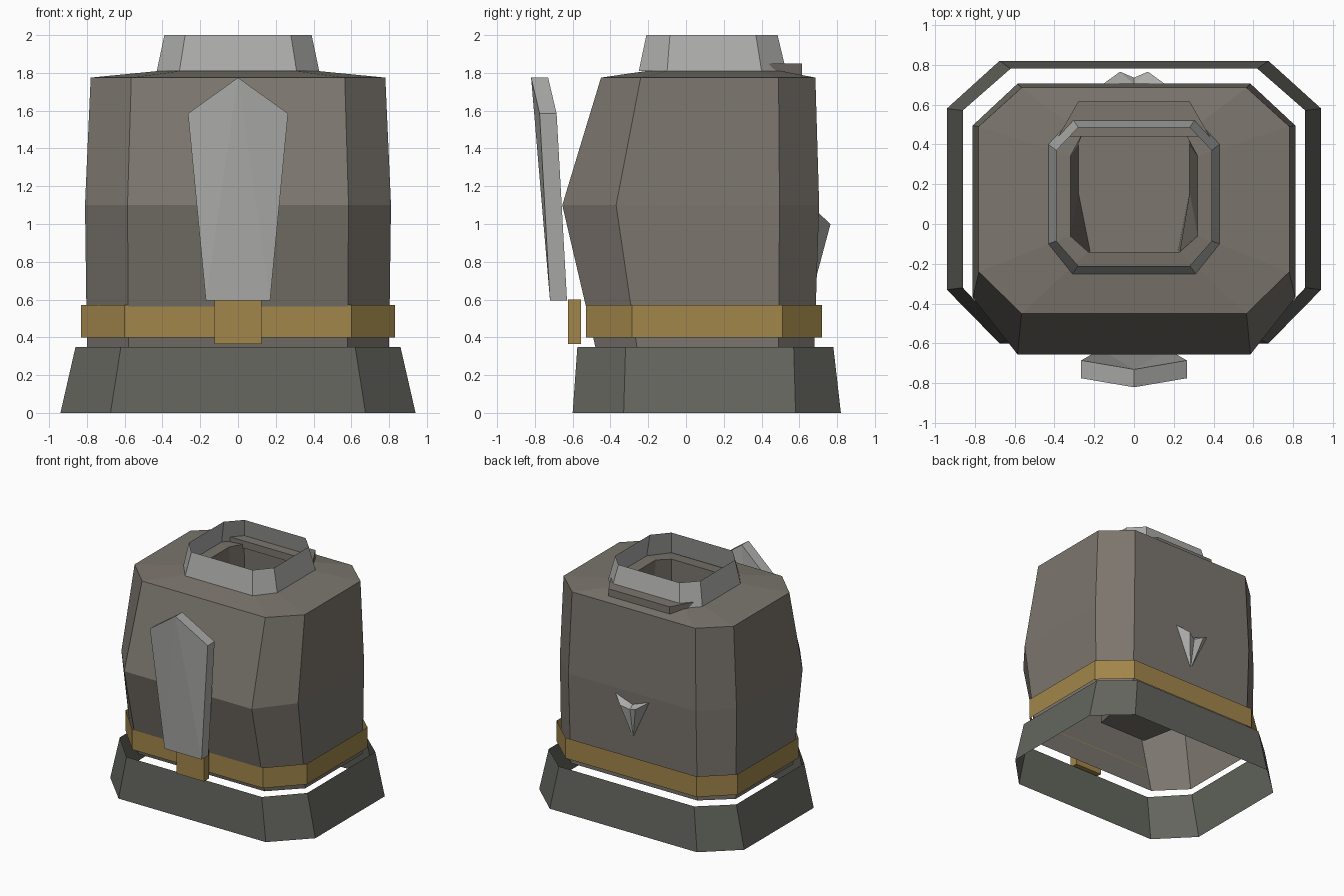
import bpy, bmesh

if "Cube" in bpy.data.objects:
    bpy.data.objects.remove(bpy.data.objects["Cube"])


def material(name, rgb):
    m = bpy.data.materials.new(name)
    m.diffuse_color = (*rgb, 1)
    m.use_nodes = True
    m.node_tree.nodes["Principled BSDF"].inputs["Base Color"].default_value = m.diffuse_color
    return m


BROWN = material("brown_cloth", (0.20, 0.18, 0.155))
GREEN = material("dark_cloth", (0.125, 0.13, 0.11))
GOLD = material("gold", (0.36, 0.24, 0.07))
STEEL = material("steel", (0.42, 0.42, 0.41))


def make(name, verts, faces, mat, solid=False):
    mesh = bpy.data.meshes.new(name)
    mesh.from_pydata(verts, [], faces)
    if solid:
        bm = bmesh.new()
        bm.from_mesh(mesh)
        bmesh.ops.recalc_face_normals(bm, faces=bm.faces)
        bm.to_mesh(mesh)
        bm.free()
    mesh.materials.append(mat)
    ob = bpy.data.objects.new(name, mesh)
    bpy.context.collection.objects.link(ob)
    return ob


def octagon(z, x, cx, front, cf, back, cb, cxb=None):
    """Chamfered rectangle: half width, flat half width, front/back y and chamfer y."""
    b = cx if cxb is None else cxb
    return [(-cx, front, z), (cx, front, z), (x, cf, z), (x, cb, z),
            (b, back, z), (-b, back, z), (-x, cb, z), (-x, cf, z)]


def loft(name, rings, mat, cap_end=False):
    n = len(rings[0])
    verts = [v for r in rings for v in r]
    faces = [(k * n + i, k * n + (i + 1) % n, (k + 1) * n + (i + 1) % n, (k + 1) * n + i)
             for k in range(len(rings) - 1) for i in range(n)]
    if cap_end:
        faces.append(tuple(range((len(rings) - 1) * n, len(rings) * n)))
    return make(name, verts, faces, mat)


def prism(name, front, offset, mat):
    """Closed solid from an outline swept by an offset; caps fan from point 0."""
    n = len(front)
    back = [tuple(a + b for a, b in zip(p, offset)) for p in front]
    faces = [(i, (i + 1) % n, n + (i + 1) % n, n + i) for i in range(n)]
    for i in range(1, n - 1):
        faces += [(0, i, i + 1), (n, n + i + 1, n + i)]
    return make(name, front + back, faces, mat, True)


# open skirt hem
loft("skirt", [octagon(0, .94, .675, -.60, -.33, .82, .58),
               octagon(.35, .86, .62, -.575, -.32, .78, .57)], GREEN)

# torso with shoulders running in to the neck hole
hole = octagon(1.82, .32, .23, -.14, -.06, .45, .34, .26)
loft("torso", [octagon(.35, .80, .58, -.48, -.26, .68, .49),
               octagon(1.10, .81, .585, -.655, -.37, .705, .495),
               octagon(1.775, .78, .565, -.45, -.24, .685, .49),
               hole], BROWN)

# deep inner lining seen through the neck hole
loft("inner_lining", [hole, octagon(.52, .28, .22, -.14, .16, .50, .40, .26)][::1],
     BROWN, cap_end=True)

# collar
loft("collar", [octagon(1.81, .43, .31, -.25, -.10, .53, .40),
                octagon(2.0, .39, .28, -.21, -.085, .485, .37)], STEEL)

# flat tab behind the collar
prism("collar_tab", [(-.28, .615, 1.79), (-.38, .44, 1.79), (.38, .44, 1.79),
                     (.28, .615, 1.79)], (0, 0, .06), BROWN)

# belt and buckle
loft("belt", [octagon(z, .83, .60, -.53, -.285, .72, .51) for z in (.40, .57)], GOLD)
prism("buckle", [(-.125, -.625, .365), (.125, -.625, .365), (.125, -.625, .60),
                 (-.125, -.625, .60)], (0, .07, 0), GOLD)

# pointed front plate
prism("front_plate", [(0, -.82, 1.775), (-.265, -.775, 1.585), (-.17, -.72, .595),
                      (.17, -.72, .595), (.265, -.775, 1.585)], (0, .09, 0), STEEL)

# small two-ridged ornament on the back
make("back_ornament",
     [(-.16, .70, 1.06), (-.07, .765, 1.0), (0, .735, .97), (.07, .765, 1.0),
      (.16, .70, 1.06), (0, .69, .72), (0, .70, 1.0)],
     [(0, 1, 5), (1, 2, 5), (2, 3, 5), (3, 4, 5), (0, 6, 1), (1, 6, 2), (2, 6, 3),
      (3, 6, 4)], STEEL, True)
